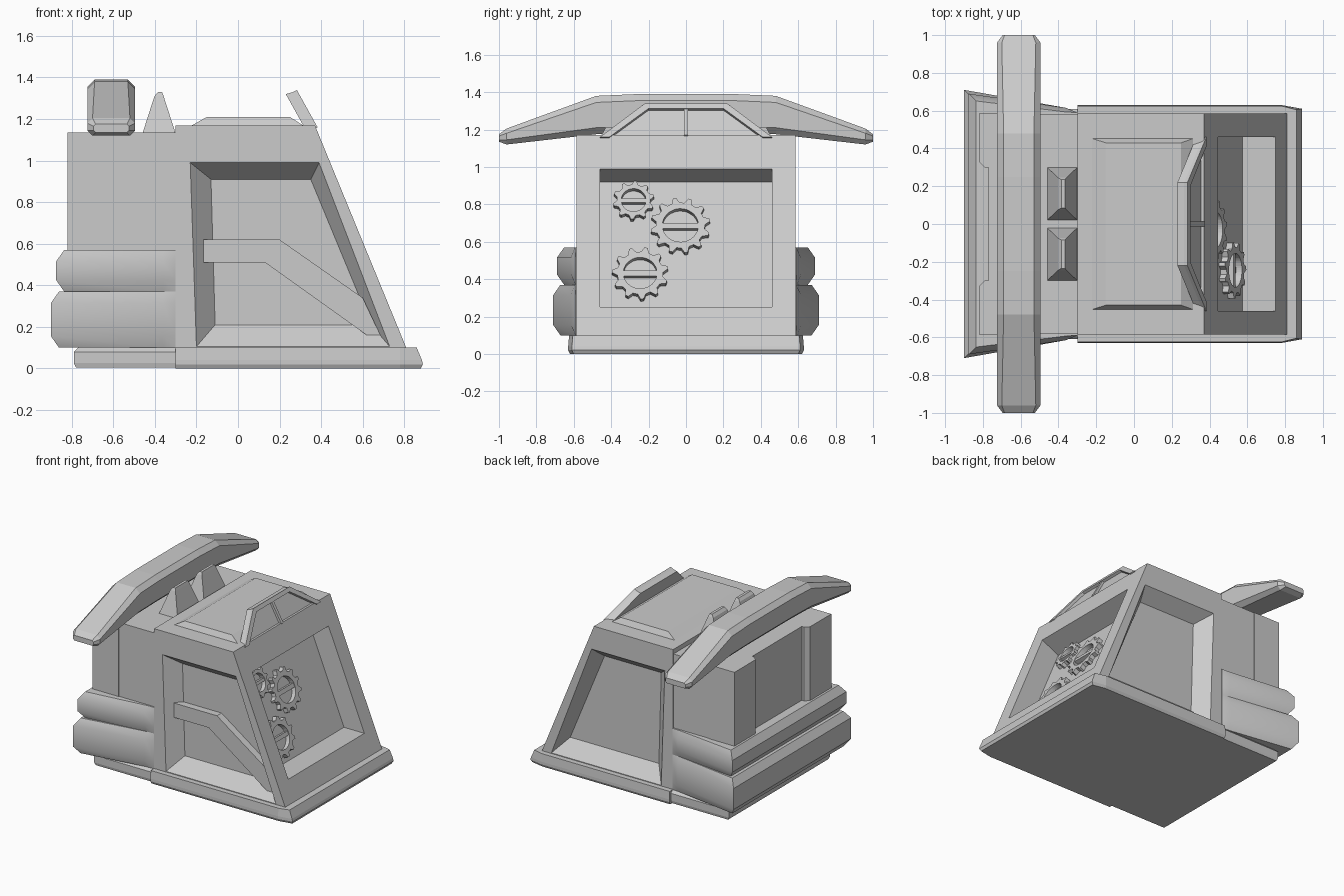
import bpy, bmesh
from math import sin, cos, pi
from mathutils import Vector

if "Cube" in bpy.data.objects:
    bpy.data.objects.remove(bpy.data.objects["Cube"])


def loft(name, rings, closed=False, smooth=None):
    """Bridge equal-sized point rings; cap the ends unless closed."""
    bm = bmesh.new()
    rows = [[bm.verts.new(p) for p in r] for r in rings]
    n = len(rows[0])
    pairs = list(zip(rows, rows[1:])) + ([(rows[-1], rows[0])] if closed else [])
    for a, b in pairs:
        for i in range(n):
            j = (i + 1) % n
            bm.faces.new((a[i], a[j], b[j], b[i]))
    if not closed:
        bm.faces.new(rows[0])
        bm.faces.new(rows[-1])
    bmesh.ops.recalc_face_normals(bm, faces=bm.faces)
    me = bpy.data.meshes.new(name)
    bm.to_mesh(me)
    bm.free()
    ob = bpy.data.objects.new(name, me)
    bpy.context.collection.objects.link(ob)
    if smooth:
        bpy.ops.object.select_all(action='DESELECT')
        ob.select_set(True)
        bpy.context.view_layer.objects.active = ob
        bpy.ops.object.shade_smooth_by_angle(angle=smooth)
    return ob


def prism_y(name, profile, y0, y1):
    return loft(name, [[(x, y, z) for x, z in profile] for y in (y0, y1)])


def rect(x0, x1, y0, y1, z):
    return [(x0, y0, z), (x1, y0, z), (x1, y1, z), (x0, y1, z)]


def mirrored(half, z):
    """Outline at height z from one side's (x, y) points."""
    return [(x, -y, z) for x, y in half] + [(x, y, z) for x, y in reversed(half)]


def cut(target, cutter):
    m = target.modifiers.new("cut", 'BOOLEAN')
    m.operation, m.solver, m.object = 'DIFFERENCE', 'EXACT', cutter
    bpy.context.view_layer.objects.active = target
    bpy.ops.object.modifier_apply(modifier=m.name)
    bpy.data.objects.remove(cutter)


# Sloped front cabin with recessed front and side panels
cabin = prism_y("cabin", [(-.3, .05), (.83, .05), (.37, 1.17), (-.3, 1.17)], -.585, .585)
cut(cabin, prism_y("front_cutter", [(.30, .92), (.575, .25), (.85, .25), (.588, 1.06)], -.46, .46))
outer = [(-.23, .99), (-.2, .105), (.73, .105), (.39, .99)]
inner = [(-.13, .91), (-.11, .21), (.64, .21), (.35, .91)]
for s in (-1, 1):
    cut(cabin, loft("side_cutter", [[(x, s * y, z) for x, z in o]
                                    for o, y in ((outer, .65), (outer, .585), (inner, .485))]))

# Bent rail in one side panel only
prism_y("side_rail", [(-.165, .62), (.2, .62), (.6, .34), (.685, .16), (.62, .16), (.13, .51), (-.165, .51)],
        -.54, -.47)

# Rear block with two raised corner panels
loft("rear_block", [rect(-.77, -.29, -.58, .58, z) for z in (.05, 1.135)])
for s in (-1, 1):
    loft("rear_post", [[(x, s * y, z) for x, y in
                        ((-.76, .3), (-.79, .3), (-.82, .33), (-.82, .585), (-.6, .585), (-.6, .32))]
                       for z in (.5, 1.135)])

# Base plinths
loft("front_base", [mirrored([(-.3, y), (.78, y), (x, y - .02)], z)
                    for x, y, z in ((.88, .62, 0), (.89, .63, .02), (.885, .63, .04), (.86, .625, .1))])
loft("rear_base", [mirrored([(-.28, y), (x, y)], z)
                   for x, y, z in ((-.78, .605, .005), (-.79, .61, .025), (-.79, .61, .08), (-.77, .59, .1))])

# Wraparound rear bumpers, flaring toward the back
for name, x, y, z0, z1 in (("lower_bumper", -.9, .71, .1, .37), ("upper_bumper", -.875, .69, .37, .57)):
    c = .055
    loft(name, [mirrored([(-.3, .59), (-.36, .615 - d * .4), (x + d * .7, y - d * .7)], z)
                for d, z in ((c, z0), (0, z0 + c), (0, z1 - c), (c, z1))], smooth=.6)

# Roof hatch
loft("roof_hatch", [rect(-.23, .32, -.455, .455, 1.165), rect(-.15, .25, -.43, .43, 1.21)])

# Visor: panel, raised rim and centre rib
edge = [Vector(p) for p in ((.365, -.46, 1.15), (.265, -.22, 1.33), (.265, .22, 1.33), (.365, .46, 1.15))]
inside = [Vector(p) for p in ((.365, -.41, 1.15), (.28, -.2, 1.303), (.28, .2, 1.303), (.365, .41, 1.15))]
back, fwd = Vector((-.035, 0, -.01)), Vector((.018, 0, .01))
loft("visor_panel", [edge, [p + back for p in edge]])
loft("visor_rim", [[o, i, i + fwd, o + fwd] for o, i in zip(edge, inside)])
loft("visor_rib", [[(.36, y, 1.15), (.375, y, 1.17), (.295, y, 1.31), (.265, y, 1.31)] for y in (-.012, .012)])

# Roof fins
for s in (-1, 1):
    loft("roof_fin", [rect(-.46, -.3, s * .16 - .14, s * .16 + .14, 1.13),
                      rect(-.402, -.358, s * .16 - .085, s * .16 + .085, 1.31),
                      rect(-.385, -.365, s * .16 - .075, s * .16 + .075, 1.33)])


# Rear wing, octagonal section lofted across the width
def wing_section(y, z0, z1, inset, c):
    x0, x1 = -.725 + inset, -.495 - inset
    return [(x0 + c, y, z0), (x1 - c, y, z0), (x1, y, z0 + c), (x1, y, z1 - c),
            (x1 - c, y, z1), (x0 + c, y, z1), (x0, y, z1 - c), (x0, y, z0 + c)]


half_wing = [(1, 1.135, 1.175, .03, .01), (.96, 1.12, 1.205, 0, .025),
             (.48, 1.175, 1.38, 0, .035), (.25, 1.18, 1.39, 0, .035)]
loft("rear_wing", [wing_section(-y, *r) for y, *r in half_wing] +
     [wing_section(y, *r) for y, *r in reversed(half_wing)])


# Gears lying on the sloped front panel
def gear(cy, cz, r, teeth):
    origin = Vector((.30 + (.92 - cz) * .41, cy, cz))
    up, out = Vector((-.38, 0, .925)), Vector((.925, 0, .38))

    def at(u, v, d):
        return origin + Vector((0, u, 0)) + up * v + out * d

    n = teeth * 4
    radii = (.82 * r, r, r, .82 * r)

    def ring(radius_of, d):
        pts = []
        for i in range(n):
            a = 2 * pi * (i + (.25, .1, -.1, -.25)[i % 4]) / n
            pts.append(at(radius_of(i) * cos(a), radius_of(i) * sin(a), d))
        return pts

    loft("gear", [ring(lambda i: radii[i % 4], -.01), ring(lambda i: radii[i % 4], .035),
                  ring(lambda i: .6 * r, .035), ring(lambda i: .6 * r, -.01)], closed=True)
    w, h = .63 * r, .1 * r
    loft("gear_bar", [[at(u, v, d) for u, v in ((-w, -h), (w, -h), (w, h), (-w, h))] for d in (-.01, .03)])


gear(-.28, .81, .11, 10)
gear(-.03, .675, .16, 12)
gear(-.245, .42, .15, 11)
